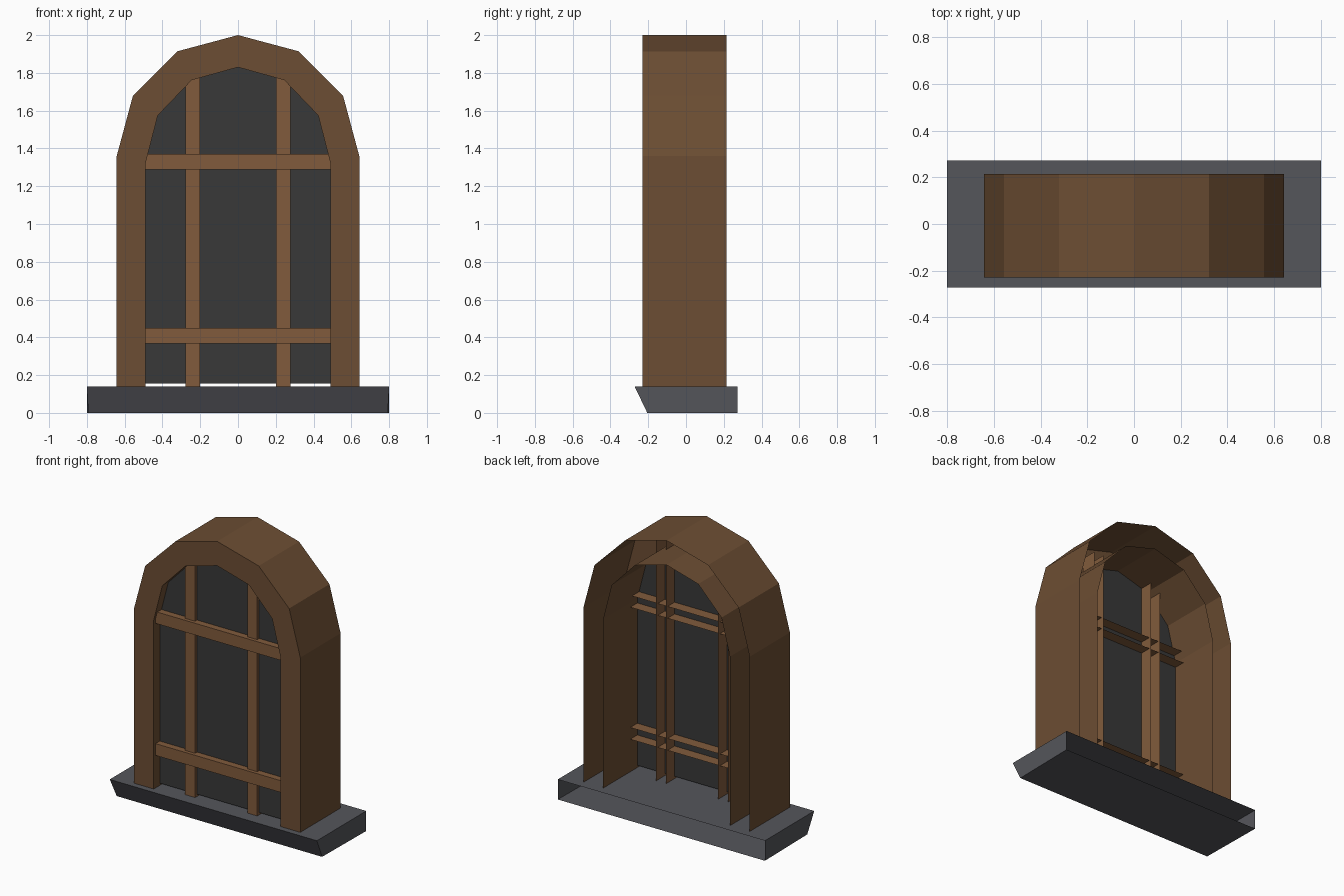
import bpy, bmesh
from math import sin, cos, pi

if "Cube" in bpy.data.objects:
    bpy.data.objects.remove(bpy.data.objects["Cube"])


def material(name, rgb):
    m = bpy.data.materials.new(name)
    m.diffuse_color = (*rgb, 1)
    m.use_nodes = True
    m.node_tree.nodes["Principled BSDF"].inputs["Base Color"].default_value = m.diffuse_color
    return m


FRAME_WOOD = material("frame_wood", (0.15, 0.075, 0.033))
BAR_WOOD = material("bar_wood", (0.22, 0.105, 0.045))
STONE = material("sill_stone", (0.09, 0.092, 0.105))
DARK = material("dark_pane", (0.04, 0.04, 0.04))


def make(name, verts, faces, mat):
    me = bpy.data.meshes.new(name)
    me.from_pydata(verts, [], faces)
    me.materials.append(mat)
    ob = bpy.data.objects.new(name, me)
    bpy.context.collection.objects.link(ob)
    return ob


def loft(name, rows, mat, caps=False):
    """Open sheet of quads between successive rows of points."""
    n = len(rows[0])
    verts = [p for row in rows for p in row]
    faces = [(j * n + i, (j + 1) * n + i, (j + 1) * n + i + 1, j * n + i + 1)
             for j in range(len(rows) - 1) for i in range(n - 1)]
    if caps:
        ends = [j * n for j in range(len(rows))]
        faces += [ends[::-1], [e + n - 1 for e in ends]]
    return make(name, verts, faces, mat)


def arch(rx, rz, spring, base, y):
    """Arch outline from left foot over the top to right foot."""
    curve = [(-rx * cos(pi * k / 6), y, spring + rz * sin(pi * k / 6)) for k in range(7)]
    return [(-rx, y, base)] + curve + [(rx, y, base)]


FRONT, BACK, BASE = -0.23, 0.215, 0.14
outer = (0.642, 0.64, 1.36)
inner = (0.49, 0.51, 1.32)

# Arched frame: outer wall, front face and inner wall, open at the back
loft("arched_frame", [arch(*outer, BASE, BACK), arch(*outer, BASE, FRONT),
                      arch(*inner, BASE, FRONT), arch(*inner, BASE, BACK)], FRAME_WOOD)

# Dark pane, slightly above the sill
pane = arch(*inner, 0.155, -0.163)
make("window_pane", pane, [list(range(len(pane)))[::-1]], DARK)

# Upright bars: open-backed channels running up into the arch
for side, x in (("left", -0.24), ("right", 0.24)):
    section = [(x - 0.038, -0.067), (x - 0.038, -0.185), (x + 0.038, -0.185), (x + 0.038, -0.067)]
    loft(side + "_upright_bar", [[(px, py, BASE), (px, py, 1.83)] for px, py in section], BAR_WOOD)

# Cross bars: open-backed channels in front of the uprights
for level, z in (("lower", 0.408), ("upper", 1.33)):
    section = [(-0.085, z + 0.041), (-0.21, z + 0.041), (-0.21, z - 0.041), (-0.085, z - 0.041)]
    loft(level + "_cross_bar", [[(-0.49, py, pz), (0.49, py, pz)] for py, pz in section], BAR_WOOD)

# Sill: sloped front, open at the back
section = [(0.8, 0.272, BASE), (0.8, -0.272, BASE), (0.793, -0.205, 0), (0.8, 0.272, 0)]
loft("sill", [[(-w, y, z), (w, y, z)] for w, y, z in section], STONE, caps=True)
